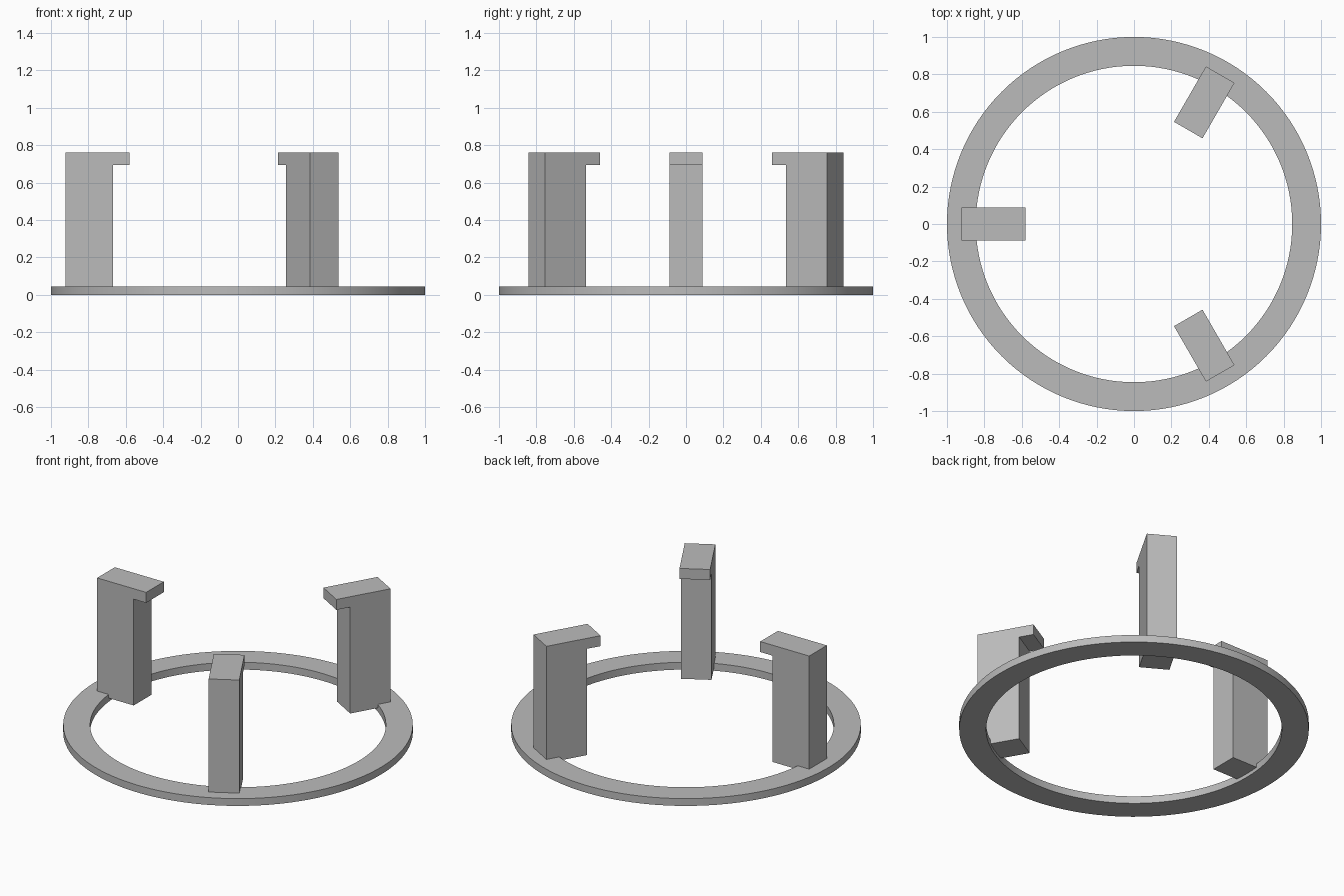
import bpy
import bmesh
from math import cos, sin, pi, radians

cube = bpy.data.objects.get("Cube")
if cube:
    bpy.data.objects.remove(cube, do_unlink=True)

# Single plain grey
GREY = (0.5, 0.5, 0.5, 1.0)
grey = bpy.data.materials.new("plain_grey")
grey.use_nodes = True
grey.diffuse_color = GREY
grey.node_tree.nodes["Principled BSDF"].inputs["Base Color"].default_value = GREY


def add_object(name, bm):
    bmesh.ops.recalc_face_normals(bm, faces=bm.faces)
    mesh = bpy.data.meshes.new(name)
    bm.to_mesh(mesh)
    bm.free()
    mesh.materials.append(grey)
    obj = bpy.data.objects.new(name, mesh)
    bpy.context.collection.objects.link(obj)
    return obj


def make_ring(name, outer, inner, height, segments=128):
    """Flat ring: a rectangular section swept around z."""
    bm = bmesh.new()
    section = [(outer, 0), (outer, height), (inner, height), (inner, 0)]
    loops = []
    for i in range(segments):
        a = 2 * pi * i / segments
        loops.append([bm.verts.new((r * cos(a), r * sin(a), z)) for r, z in section])
    for i, loop in enumerate(loops):
        after = loops[(i + 1) % segments]
        for j in range(4):
            k = (j + 1) % 4
            bm.faces.new((loop[j], after[j], after[k], loop[k]))
    return add_object(name, bm)


def make_post(name, angle, width=0.176):
    """Hooked post: a side profile extruded across its width."""
    profile = [(0.922, 0.023), (0.922, 0.76), (0.58, 0.76),
               (0.58, 0.694), (0.667, 0.694), (0.667, 0.023)]
    bm = bmesh.new()
    side = bm.faces.new([bm.verts.new((r, -width / 2, z)) for r, z in profile])
    extruded = bmesh.ops.extrude_face_region(bm, geom=[side])["geom"]
    verts = [v for v in extruded if isinstance(v, bmesh.types.BMVert)]
    bmesh.ops.translate(bm, verts=verts, vec=(0, width, 0))
    obj = add_object(name, bm)
    obj.rotation_euler.z = radians(angle)
    return obj


# Base ring, smooth around with sharp rims
ring = make_ring("base_ring", 1.0, 0.846, 0.046)
bpy.ops.object.select_all(action="DESELECT")
ring.select_set(True)
bpy.context.view_layer.objects.active = ring
bpy.ops.object.shade_smooth_by_angle(angle=radians(30))

# Three posts with inward lips
for name, angle in (("right_post", 180), ("back_left_post", 60), ("front_left_post", -60)):
    make_post(name, angle)
